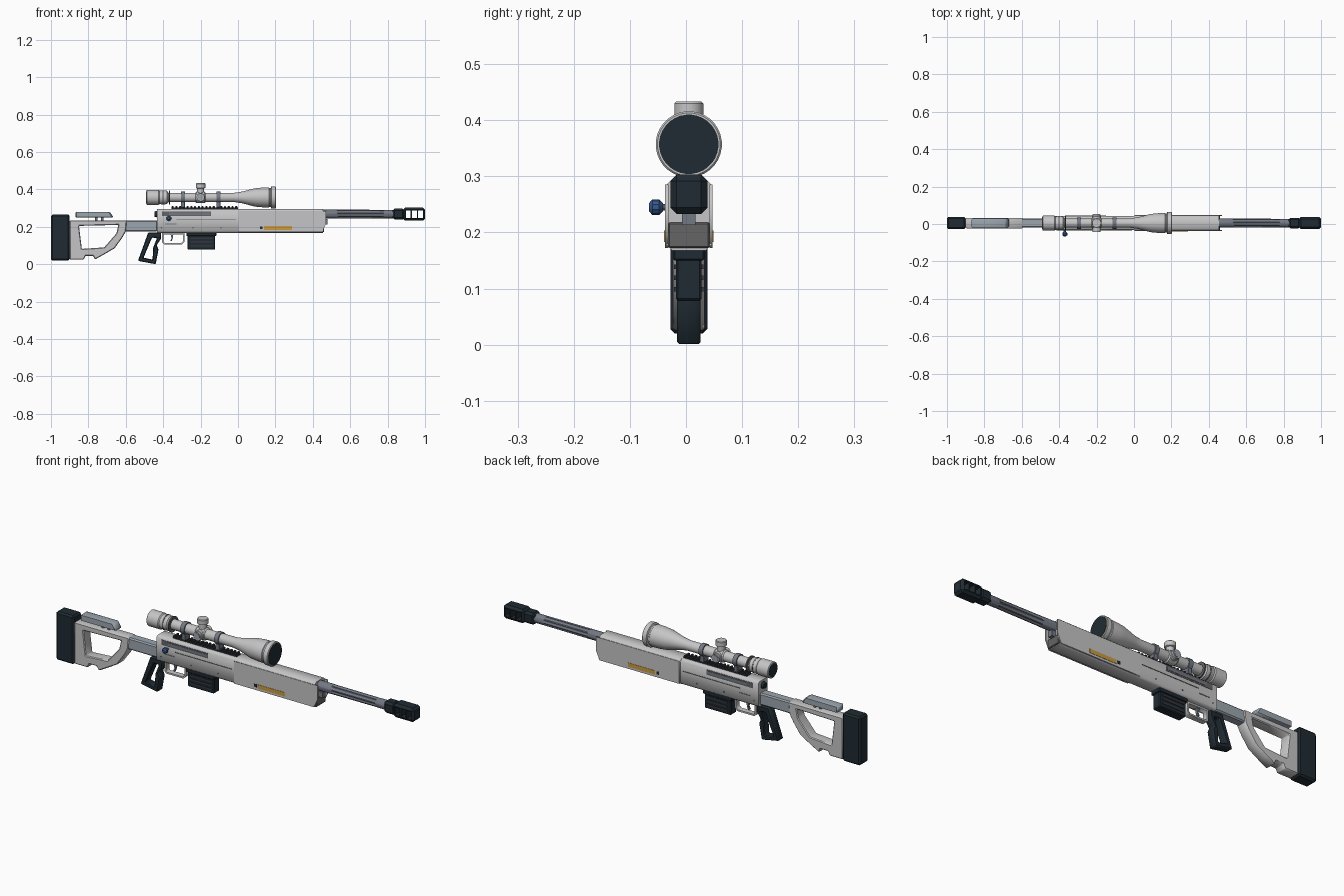
import bpy, bmesh
from math import radians, pi, sin, cos
from mathutils import Matrix, Vector

if "Cube" in bpy.data.objects:
    bpy.data.objects.remove(bpy.data.objects["Cube"])

CY = 0.005       # centre plane of the body
SCOPE_Z = 0.357
BORE_Z = 0.268


def material(name, r, g, b):
    m = bpy.data.materials.new(name)
    m.use_nodes = True
    m.diffuse_color = (r, g, b, 1)
    m.node_tree.nodes["Principled BSDF"].inputs["Base Color"].default_value = (r, g, b, 1)
    return m


light = material("light grey", 0.56, 0.56, 0.57)
steel = material("blue grey steel", 0.17, 0.19, 0.23)
pale = material("pale blue grey", 0.33, 0.38, 0.43)
navy = material("dark navy", 0.014, 0.024, 0.032)
iron = material("dark iron", 0.035, 0.037, 0.045)
mid = material("mid grey", 0.13, 0.13, 0.13)
gold = material("gold", 0.6, 0.33, 0.05)
blue = material("bolt blue", 0.04, 0.1, 0.27)


def add(name, me, mat, bevel=0.0, smooth=False):
    me.materials.clear()
    me.materials.append(mat)
    for p in me.polygons:
        p.material_index = 0
    if smooth:
        me.shade_smooth()
        me.set_sharp_from_angle(angle=radians(35))
    ob = bpy.data.objects.new(name, me)
    bpy.context.collection.objects.link(ob)
    if bevel:
        mod = ob.modifiers.new("bevel", "BEVEL")
        mod.width = bevel
        mod.segments = 1
        mod.limit_method = "ANGLE"
    return ob


def baked(ob):
    dg = bpy.context.evaluated_depsgraph_get()
    return bpy.data.meshes.new_from_object(ob.evaluated_get(dg))


def box(name, x, y, z, mat, bevel=0.0):
    """Box from (min, max) pairs; y is relative to the centre plane."""
    bm = bmesh.new()
    bmesh.ops.create_cube(bm, size=1)
    lo, hi = Vector((x[0], y[0] + CY, z[0])), Vector((x[1], y[1] + CY, z[1]))
    for v in bm.verts:
        v.co = Vector([l + (c + 0.5) * (h - l) for l, h, c in zip(lo, hi, v.co)])
    me = bpy.data.meshes.new(name)
    bm.to_mesh(me)
    bm.free()
    return add(name, me, mat, bevel)


def prism(name, loops, half, mat, bevel=0.0, turn=0.0, at=(0, 0)):
    """Filled outline (first loop) with holes (other loops), pushed out both ways."""
    cu = bpy.data.curves.new(name, "CURVE")
    cu.dimensions = "2D"
    cu.fill_mode = "BOTH"
    cu.extrude = half
    for pts in loops:
        sp = cu.splines.new("POLY")
        sp.points.add(len(pts) - 1)
        for p, (a, b) in zip(sp.points, pts):
            p.co = (a, b, 0, 1)
        sp.use_cyclic_u = True
    tmp = bpy.data.objects.new("outline", cu)
    bpy.context.collection.objects.link(tmp)
    me = baked(tmp)
    bpy.data.objects.remove(tmp)
    bm = bmesh.new()
    bm.from_mesh(me)
    bmesh.ops.remove_doubles(bm, verts=bm.verts, dist=1e-5)
    bmesh.ops.recalc_face_normals(bm, faces=bm.faces)
    bm.transform(Matrix.Translation((at[0], at[1] + CY, 0)) @ Matrix.Rotation(turn, 4, "Z")
                 @ Matrix.Rotation(pi / 2, 4, "X"))
    bm.to_mesh(me)
    bm.free()
    me.name = name
    return add(name, me, mat, bevel)


def lathe(name, profile, mat, origin, axis="X", n=24, flutes=None):
    """Turned part: (distance, radius) stations along an axis, with capped ends."""
    bm = bmesh.new()
    rings = []
    for d, r in profile:
        cut = flutes and flutes[0] <= d <= flutes[1]
        ring = []
        for i in range(n):
            k = r * (0.78 if cut and i % 4 < 2 else 1)
            a = 2 * pi * (i + 0.5) / n
            ring.append(bm.verts.new((d, k * cos(a), k * sin(a))))
        rings.append(ring)
    for a, b in zip(rings, rings[1:]):
        for i in range(n):
            j = (i + 1) % n
            bm.faces.new((a[i], a[j], b[j], b[i]))
    bm.faces.new(rings[0])
    bm.faces.new(rings[-1])
    bmesh.ops.recalc_face_normals(bm, faces=bm.faces)
    turn = {"X": Matrix(), "Y": Matrix.Rotation(pi / 2, 4, "Z"),
            "Z": Matrix.Rotation(-pi / 2, 4, "Y")}[axis]
    bm.transform(Matrix.Translation((origin[0], origin[1] + CY, origin[2])) @ turn)
    me = bpy.data.meshes.new(name)
    bm.to_mesh(me)
    bm.free()
    return add(name, me, mat, smooth=True)


# Stock: butt pad, skeleton frame, cheek rest and connecting tube
box("butt_pad", (-1, -0.9), (-0.033, 0.033), (0.02, 0.265), navy, 0.008)
outline = [(-0.9, 0.025), (-0.825, 0.025), (-0.815, 0.045), (-0.775, 0.045), (-0.765, 0.025),
           (-0.72, 0.05), (-0.66, 0.085), (-0.62, 0.14), (-0.6, 0.175), (-0.595, 0.235), (-0.9, 0.235)]
window = [(-0.85, 0.205), (-0.64, 0.21), (-0.65, 0.165), (-0.715, 0.09), (-0.835, 0.082)]
prism("stock_frame", [outline, window], 0.028, light, 0.004)
prism("cheek_rest", [[(-0.87, 0.25), (-0.665, 0.25), (-0.685, 0.28), (-0.87, 0.28)]], 0.024, pale, 0.006)
for x in (-0.757, -0.725):
    lathe("cheek_rest_post", [(0.225, 0.007), (0.255, 0.007)], steel, (x, 0, 0), "Z", 12)
box("stock_tube", (-0.61, -0.43), (-0.024, 0.024), (0.175, 0.235), pale, 0.006)

# Receiver and fore-end share a chamfered cross-section
def section(w, bottom, top, c):
    return [(-w + c, bottom), (w - c, bottom), (w, bottom + c), (w, top - c), (w - c, top),
            (-w + c, top), (-w, top - c), (-w, bottom + c)]

prism("receiver", [section(0.037, 0.168, 0.295, 0.009)], 0.217, light, 0, pi / 2, (-0.217, 0))
prism("fore_end", [section(0.041, 0.168, 0.295, 0.011)], 0.227, light, 0, pi / 2, (0.227, 0))
box("fore_end_cap", (0.45, 0.461), (-0.037, 0.037), (0.172, 0.218), mid, 0.003)
for s in (-1, 1):
    prism("fore_end_cheek", [[(0.005, 0.172), (0.45, 0.172), (0.47, 0.215), (0.47, 0.285), (0.005, 0.285)]],
          0.003, light, 0, 0, (0, s * 0.0395))
box("fore_end_catch", (0.45, 0.478), (-0.012, 0.012), (0.213, 0.242), steel)

# Thin side plates, mirrored on both sides
for s in (-1, 1):
    def plate(name, x, z, mat, y):
        box(name, x, sorted((s * y, s * (y + 0.002))), z, mat)
    plate("gold_strip", (0.14, 0.29), (0.183, 0.203), gold, 0.042)
    plate("fore_end_button", (0.118, 0.132), (0.187, 0.202), navy, 0.042)
    plate("bolt_slot", (-0.405, -0.145), (0.257, 0.283), mid, 0.0365)
    plate("bolt_body", (-0.37, -0.15), (0.264, 0.277), steel, 0.038)
    plate("side_rail", (-0.33, -0.01), (0.236, 0.24), mid, 0.0365)
    plate("receiver_mark", (-0.39, -0.33), (0.212, 0.217), steel, 0.0365)
    for x in (-0.41, -0.24, -0.09):
        lathe("receiver_pin", [(-0.0385, 0.004), (0.0385, 0.004)], mid, (x, 0, 0.195), "Y", 8)

# Bolt handle and rear bolt shroud
lathe("bolt_shroud", [(-0.447, 0.014), (-0.43, 0.019)], navy, (0, 0, BORE_Z), n=16)
lathe("bolt_stem", [(-0.05, 0.006), (-0.03, 0.006)], steel, (-0.37, 0, 0.245), "Y", 10)
lathe("bolt_knob", [(-0.071, 0.007), (-0.065, 0.014), (-0.053, 0.014), (-0.046, 0.007)],
      blue, (-0.37, 0, 0.245), "Y", 10)

# Grip, trigger group and magazine
grip = [(-0.48, 0.17), (-0.41, 0.17), (-0.413, 0.135), (-0.435, 0.1), (-0.425, 0.08), (-0.44, 0), (-0.535, 0.018)]
hole = [(-0.505, 0.035), (-0.457, 0.025), (-0.453, 0.09), (-0.433, 0.14), (-0.46, 0.142)]
prism("grip", [grip, hole], 0.021, navy, 0.004)
guard = [(-0.405, 0.17), (-0.405, 0.115), (-0.395, 0.105), (-0.3, 0.105), (-0.285, 0.12), (-0.285, 0.17)]
gap = [(-0.397, 0.16), (-0.397, 0.119), (-0.392, 0.113), (-0.303, 0.113), (-0.293, 0.123), (-0.293, 0.16)]
prism("trigger_guard", [guard, gap], 0.014, light)
prism("trigger", [[(-0.362, 0.165), (-0.345, 0.165), (-0.348, 0.14), (-0.355, 0.122), (-0.362, 0.125), (-0.355, 0.14)]],
      0.006, steel)
box("magazine", (-0.27, -0.122), (-0.023, 0.023), (0.078, 0.17), navy, 0.004)
box("magazine_well", (-0.276, -0.116), (-0.028, 0.028), (0.15, 0.172), navy, 0.003)
for z in (0.095, 0.115, 0.135):
    box("magazine_rib", (-0.255, -0.137), (-0.026, 0.026), (z, z + 0.008), iron)

# Toothed sight rail
box("sight_rail", (-0.355, 0), (-0.016, 0.016), (0.29, 0.302), iron)
for i in range(18):
    x = -0.355 + i * 0.02
    box("rail_tooth", (x, x + 0.011), (-0.019, 0.019), (0.3, 0.31), iron, 0.002)

# Fluted barrel
lathe("barrel", [(0.4, 0.024), (0.525, 0.024), (0.535, 0.024), (0.775, 0.023), (0.785, 0.023), (0.84, 0.023)],
      steel, (0, 0, BORE_Z), n=32, flutes=(0.53, 0.78))

# Muzzle brake with three side ports cut right through
box("brake_collar", (0.827, 0.89), (-0.028, 0.028), (BORE_Z - 0.029, BORE_Z + 0.029), navy, 0.01)
brake = box("muzzle_brake", (0.882, 1), (-0.033, 0.033), (BORE_Z - 0.035, BORE_Z + 0.035), navy, 0.011)
for x in (0.897, 0.93, 0.963):
    cutter = box("port_cutter", (x, x + 0.026), (-0.1, 0.1), (BORE_Z - 0.02, BORE_Z + 0.02), navy)
    cutter.hide_render = True
    mod = brake.modifiers.new("port", "BOOLEAN")
    mod.object = cutter
    mod.solver = "EXACT"
    me = baked(brake)
    brake.modifiers.clear()
    brake.data = me
    bpy.data.objects.remove(cutter)
lathe("muzzle_bore", [(0.995, 0.012), (1, 0.012)], iron, (0, 0, BORE_Z), n=16)

# Telescopic sight
axis = (0, 0, SCOPE_Z)
lathe("scope_body", [(-0.49, 0.036), (-0.487, 0.04), (-0.425, 0.04), (-0.42, 0.036), (-0.412, 0.036),
                     (-0.408, 0.038), (-0.38, 0.036), (-0.372, 0.025), (-0.02, 0.025), (0.02, 0.031),
                     (0.09, 0.049), (0.13, 0.053), (0.165, 0.054), (0.168, 0.051), (0.175, 0.051),
                     (0.178, 0.059), (0.2, 0.059), (0.203, 0.056)], light, axis, n=32)
lathe("front_lens", [(0.2, 0.053), (0.2045, 0.053)], navy, axis, n=32)
lathe("rear_lens", [(-0.4915, 0.033), (-0.485, 0.033)], navy, axis, n=32)
for x in (-0.4, -0.366):
    lathe("scope_band", [(x - 0.003, 0.0385), (x + 0.003, 0.0385)], mid, axis, n=32)
for x in (-0.295, -0.105):
    lathe("scope_ring", [(x - 0.011, 0.031), (x + 0.011, 0.031)], steel, axis, n=24)
    box("ring_foot", (x - 0.011, x + 0.011), (-0.02, 0.02), (0.303, 0.34), steel, 0.002)

# Adjustment turrets
lathe("turret_block", [(-0.228, 0.026), (-0.222, 0.031), (-0.18, 0.031), (-0.174, 0.026)], light, axis)
lathe("top_turret", [(0.36, 0.019), (0.405, 0.019), (0.408, 0.026), (0.43, 0.026), (0.433, 0.023)],
      light, (-0.2, 0, 0), "Z")
for s in (-1, 1):
    lathe("side_turret", [(0, 0.024), (s * 0.036, 0.024), (s * 0.038, 0.021), (s * 0.047, 0.021)],
          light, (-0.2, 0, SCOPE_Z), "Y")
    lathe("side_turret_cap", [(s * 0.047, 0.016), (s * 0.049, 0.016)], pale, (-0.2, 0, SCOPE_Z), "Y")
